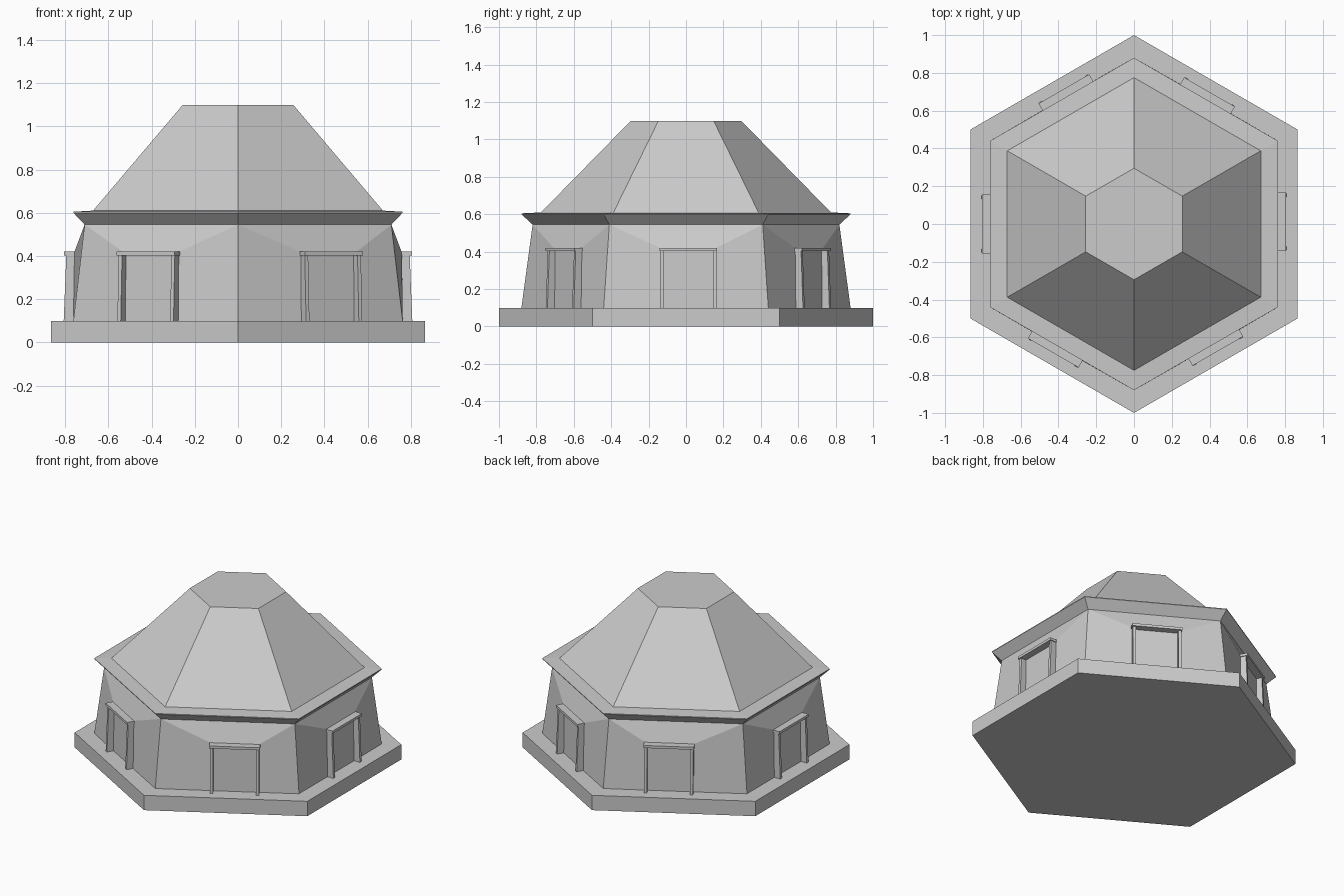
import bpy, bmesh
from math import radians, cos, sin
from mathutils import Vector

if "Cube" in bpy.data.objects:
    bpy.data.objects.remove(bpy.data.objects["Cube"])

def make(name, verts, faces):
    me = bpy.data.meshes.new(name)
    bm = bmesh.new()
    vs = [bm.verts.new(v) for v in verts]
    for f in faces:
        bm.faces.new([vs[i] for i in f])
    bmesh.ops.remove_doubles(bm, verts=bm.verts, dist=0.0005)
    bmesh.ops.recalc_face_normals(bm, faces=bm.faces)
    bm.to_mesh(me)
    bm.free()
    ob = bpy.data.objects.new(name, me)
    bpy.context.collection.objects.link(ob)
    return ob

def corner(r, z, k):
    a = radians(30 + 60 * k)
    return Vector((r * cos(a), r * sin(a), z))

def hex_loft(name, profile):
    """Closed six-sided solid from (radius, z) rings."""
    n = len(profile)
    verts = [corner(r, z, k) for r, z in profile for k in range(6)]
    faces = [(i*6 + k, i*6 + (k+1) % 6, (i+1)*6 + (k+1) % 6, (i+1)*6 + k)
             for i in range(n - 1) for k in range(6)]
    faces += [tuple(range(5, -1, -1)), tuple(range((n-1)*6, n*6))]
    return make(name, verts, faces)

def on_side(k, n, t, z):
    """Point on side k: n outward, t along the wall."""
    a = radians(60 * k)
    return Vector((n*cos(a) - t*sin(a), n*sin(a) + t*cos(a), z))

def bar(name, k, t0, t1, low, high):
    """Leaning box; low and high are (inner n, outer n, z)."""
    verts = [on_side(k, n, t, s[2]) for s in (low, high)
             for n, t in ((s[0], t0), (s[1], t0), (s[1], t1), (s[0], t1))]
    return make(name, verts, [(3, 2, 1, 0), (4, 5, 6, 7), (0, 1, 5, 4),
                              (1, 2, 6, 5), (2, 3, 7, 6), (3, 0, 4, 7)])

# Plinth and roof with flared eave
hex_loft("plinth", [(1.0, 0), (1.0, 0.1)])
hex_loft("roof", [(0.82, 0.545), (0.88, 0.6), (0.88, 0.605), (0.775, 0.61), (0.295, 1.1)])

# Door offset along each side
offsets = [0.012, 0.003, -0.036, 0.0, -0.029, 0.048]

# Walls: each side is pushed out at the door head
verts, faces = [], []
for k, o in enumerate(offsets):
    b = len(verts)
    verts += [corner(0.88, 0.1, k - 1), on_side(k, 0.763, o - 0.145, 0.1),
              on_side(k, 0.763, o + 0.145, 0.1), corner(0.88, 0.1, k),
              corner(0.82, 0.545, k - 1), on_side(k, 0.759, o - 0.14, 0.415),
              on_side(k, 0.759, o + 0.14, 0.415), corner(0.82, 0.545, k)]
    faces += [tuple(b + i for i in f) for f in
              ((0, 1, 5, 4), (1, 2, 6, 5), (2, 3, 7, 6), (4, 5, 6, 7))]
make("walls", verts, faces)

# Door frames: two posts and a lintel
for k, o in enumerate(offsets):
    for label, s in (("right", -1), ("left", 1)):
        a, b = sorted((o + s * 0.132, o + s * 0.15))
        bar(f"door_post_{label}_{k}", k, a, b, (0.76, 0.807, 0.1), (0.755, 0.795, 0.403))
    bar(f"door_lintel_{k}", k, o - 0.155, o + 0.155, (0.755, 0.805, 0.403), (0.755, 0.805, 0.42))
